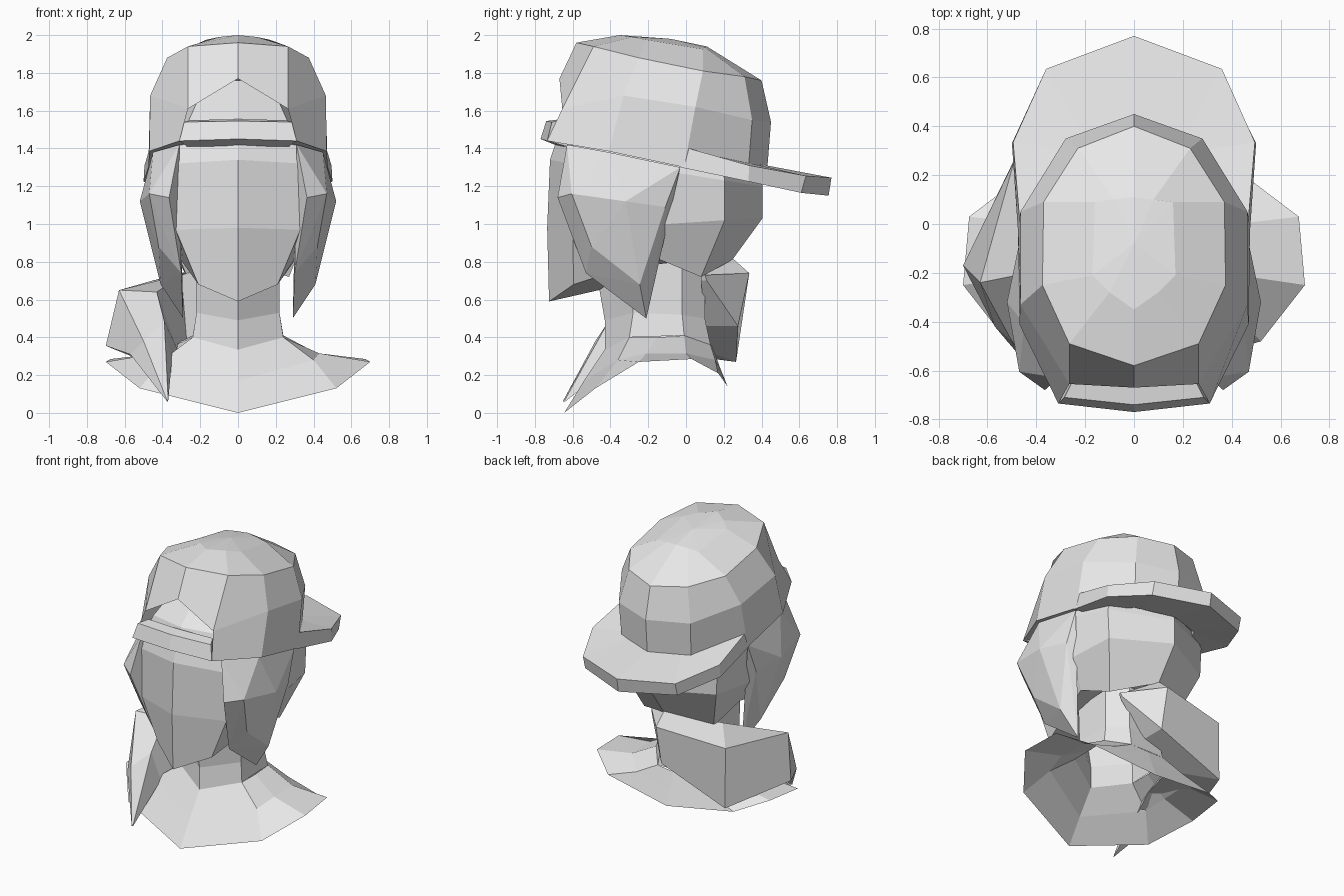
import bpy, bmesh

cube = bpy.data.objects.get("Cube")
if cube:
    bpy.data.objects.remove(cube)

clay = bpy.data.materials.new("light_grey")
clay.use_nodes = True
clay.diffuse_color = (0.8, 0.8, 0.8, 1)
clay.node_tree.nodes["Principled BSDF"].inputs["Base Color"].default_value = (0.8, 0.8, 0.8, 1)


def finish(name, bm):
    bmesh.ops.recalc_face_normals(bm, faces=bm.faces[:])
    mesh = bpy.data.meshes.new(name)
    bm.to_mesh(mesh)
    bm.free()
    mesh.materials.append(clay)
    obj = bpy.data.objects.new(name, mesh)
    bpy.context.collection.objects.link(obj)
    return obj


def flip(p):
    return (-p[0], p[1], p[2])


def ring(half):
    """Full ring from the +x half, listed front middle to back middle."""
    return half + [flip(p) for p in reversed(half) if p[0] > 0]


def loft(name, rings, start=False, end=False, apex=None, skip=()):
    """Skin closed rings; skip lists (row, column) faces to leave open."""
    bm = bmesh.new()
    rows = [[bm.verts.new(p) for p in r] for r in rings]
    n = len(rows[0])
    for i in range(len(rows) - 1):
        for j in range(n):
            if (i, j) in skip:
                continue
            k = (j + 1) % n
            bm.faces.new((rows[i][j], rows[i][k], rows[i + 1][k], rows[i + 1][j]))
    if start:
        bm.faces.new(rows[0][::-1])
    if end:
        bm.faces.new(rows[-1])
    if apex:
        tip = bm.verts.new(apex)
        for j in range(n):
            bm.faces.new((rows[-1][j], rows[-1][(j + 1) % n], tip))
    return finish(name, bm)


def hull(name, points):
    bm = bmesh.new()
    verts = [bm.verts.new(p) for p in points]
    bmesh.ops.convex_hull(bm, input=verts)
    loose = [v for v in bm.verts if not v.link_faces]
    bmesh.ops.delete(bm, geom=loose, context='VERTS')
    return finish(name, bm)


# Head: chin, cheeks, brow and a crown hidden by the cap
loft("head", [
    ring([(0, -0.725, 0.59), (0.21, -0.595, 0.68), (0.31, -0.16, 0.82), (0.27, 0.08, 0.72), (0, 0.245, 0.81)]),
    ring([(0, -0.735, 0.98), (0.33, -0.60, 0.97), (0.42, -0.10, 1.00), (0.38, 0.205, 1.02), (0, 0.405, 1.03)]),
    ring([(0, -0.72, 1.34), (0.33, -0.62, 1.32), (0.44, -0.10, 1.28), (0.39, 0.205, 1.23), (0, 0.405, 1.20)]),
    ring([(0, -0.69, 1.43), (0.31, -0.60, 1.42), (0.41, -0.15, 1.40), (0.33, 0.18, 1.38), (0, 0.37, 1.37)]),
    ring([(0, -0.64, 1.56), (0.26, -0.57, 1.55), (0.37, -0.15, 1.54), (0.28, 0.15, 1.52), (0, 0.29, 1.50)]),
    ring([(0, -0.42, 1.76), (0.17, -0.38, 1.75), (0.22, -0.15, 1.74), (0.17, 0.05, 1.70), (0, 0.10, 1.68)]),
], start=True, end=True)

# Neck
loft("neck", [
    ring([(0, -0.47, 0.72), (0.22, -0.29, 0.78), (0.22, -0.02, 0.80), (0.12, 0.10, 0.80)]),
    ring([(0, -0.43, 0.49), (0.22, -0.28, 0.53), (0.22, -0.02, 0.52), (0.12, 0.10, 0.50)]),
    ring([(0, -0.43, 0.335), (0.24, -0.30, 0.40), (0.24, -0.01, 0.41), (0.13, 0.13, 0.36)]),
], start=True)

# Collar: thin flared sheet over the shoulders
loft("collar", [
    ring([(0, -0.43, 0.335), (0.24, -0.30, 0.40), (0.24, -0.15, 0.40), (0.24, -0.01, 0.41),
          (0.13, 0.13, 0.36), (0, 0.14, 0.35)]),
    ring([(0, -0.54, 0.17), (0.40, -0.36, 0.28), (0.43, -0.21, 0.315), (0.42, 0.00, 0.315),
          (0.28, 0.155, 0.28), (0, 0.18, 0.24)]),
    ring([(0, -0.645, 0.0), (0.52, -0.48, 0.13), (0.70, -0.25, 0.27), (0.675, 0.03, 0.285),
          (0.49, 0.17, 0.21), (0, 0.22, 0.14)]),
])

# Side hair: one faceted lock on each side of the face
lock = [(0.31, -0.63, 1.42), (0.45, -0.41, 1.38), (0.46, -0.03, 1.30),
        (0.365, -0.68, 1.14), (0.47, -0.605, 1.16), (0.52, -0.32, 1.12), (0.47, -0.11, 1.09),
        (0.33, -0.60, 0.95), (0.42, -0.50, 0.88), (0.30, -0.53, 0.74),
        (0.41, -0.245, 0.68), (0.29, -0.21, 0.50)]
hull("left_side_hair", lock)
hull("right_side_hair", [flip(p) for p in lock])

# Ponytail: sweeps from the nape round one shoulder to a point on the chest
# Section order: inner top, outer top, outer bottom, inner bottom
loft("ponytail", [
    [(0.19, 0.08, 0.73), (0.20, 0.10, 0.73), (0.19, 0.11, 0.70), (0.18, 0.08, 0.70)],
    [(0.0, 0.245, 0.82), (0.0, 0.335, 0.74), (0.0, 0.275, 0.46), (0.0, 0.10, 0.46)],
    [(-0.30, 0.02, 0.73), (-0.49, 0.26, 0.69), (-0.49, 0.265, 0.27), (-0.27, 0.02, 0.36)],
    [(-0.43, -0.20, 0.64), (-0.63, -0.24, 0.65), (-0.70, -0.17, 0.355), (-0.32, -0.24, 0.335)],
    [(-0.39, -0.41, 0.485), (-0.50, -0.48, 0.38), (-0.57, -0.42, 0.31), (-0.35, -0.36, 0.28)],
    [(-0.37, -0.64, 0.07), (-0.375, -0.65, 0.065), (-0.375, -0.65, 0.06), (-0.37, -0.64, 0.06)],
], start=True, end=True)

# Cap crown with the adjustment opening left at the front
loft("cap_crown", [
    ring([(0, -0.76, 1.45), (0.31, -0.735, 1.44), (0.47, -0.41, 1.385), (0.475, -0.01, 1.30),
          (0.27, 0.33, 1.29), (0, 0.43, 1.29)]),
    ring([(0, -0.67, 1.77), (0.265, -0.655, 1.61), (0.465, -0.33, 1.68), (0.465, 0.05, 1.62),
          (0.28, 0.35, 1.55), (0, 0.45, 1.54)]),
    ring([(0, -0.58, 1.96), (0.265, -0.49, 1.94), (0.375, -0.25, 1.88), (0.37, 0.09, 1.81),
          (0.23, 0.31, 1.78), (0, 0.40, 1.76)]),
    ring([(0, -0.35, 2.0), (0.10, -0.28, 1.99), (0.17, -0.21, 1.975), (0.16, 0.09, 1.925),
          (0.08, 0.10, 1.935), (0, 0.11, 1.94)]),
], start=True, apex=(0, -0.08, 1.98), skip={(0, 0), (0, 9)})

# Strap across the opening
strap = [(0.31, -0.735, 1.44), (0.285, -0.71, 1.54), (0.25, -0.64, 1.55), (0.27, -0.63, 1.41)]
loft("cap_strap", [
    strap,
    [(0, -0.77, 1.45), (0, -0.74, 1.545), (0, -0.66, 1.555), (0, -0.67, 1.41)],
    [flip(p) for p in strap],
], start=True, end=True)

# Brim pointing backwards; section order: inner top, outer top, outer bottom, inner bottom
brim = [
    [(0.42, -0.02, 1.40), (0.465, -0.02, 1.41), (0.475, -0.03, 1.30), (0.42, -0.02, 1.30)],
    [(0.25, 0.30, 1.33), (0.495, 0.335, 1.31), (0.50, 0.33, 1.225), (0.25, 0.30, 1.25)],
    [(0.20, 0.33, 1.32), (0.36, 0.635, 1.255), (0.36, 0.61, 1.165), (0.20, 0.33, 1.24)],
    [(0, 0.40, 1.315), (0, 0.77, 1.245), (0, 0.755, 1.15), (0, 0.40, 1.23)],
]
loft("cap_brim", brim + [[flip(p) for p in s] for s in reversed(brim[:3])], start=True, end=True)
